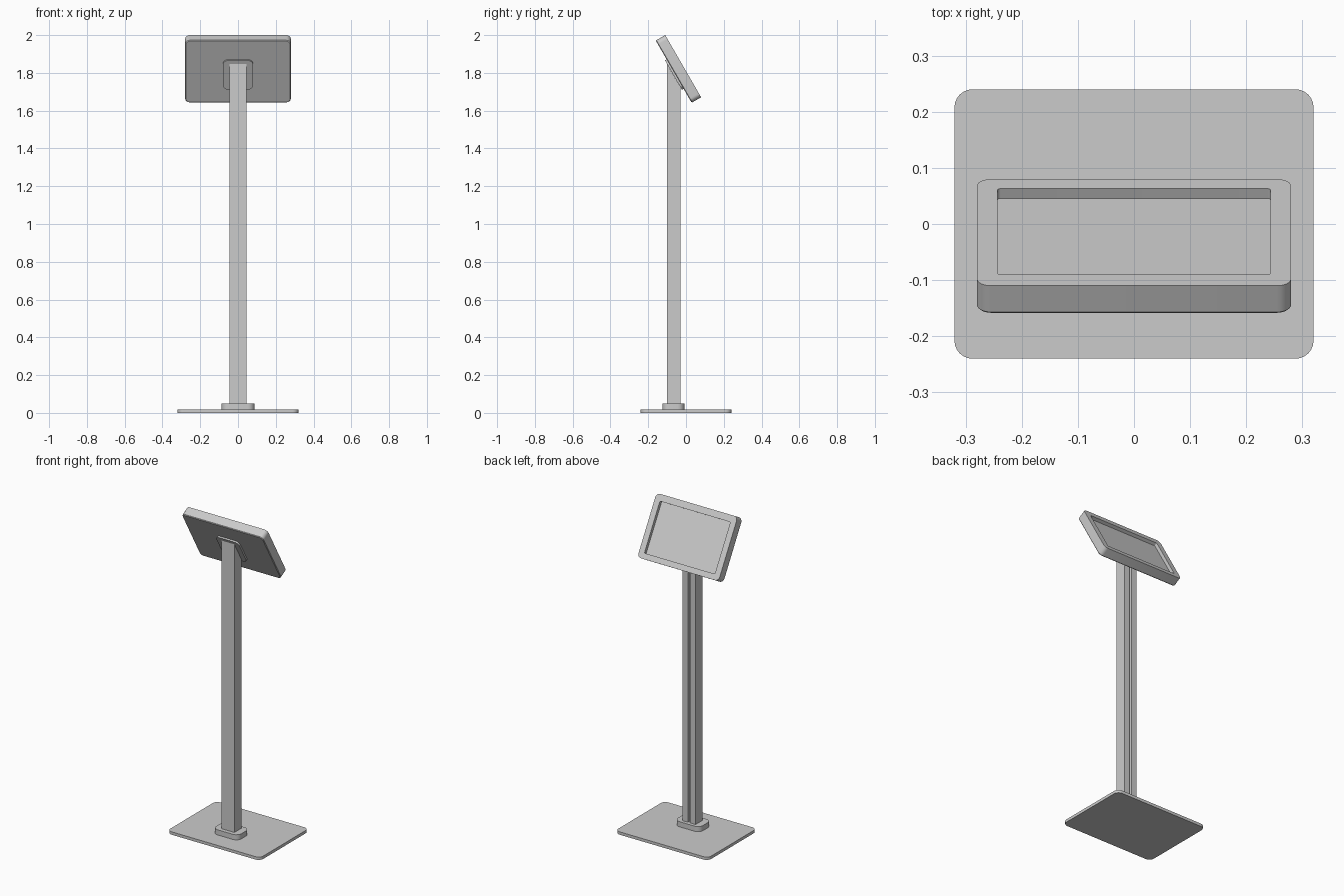
import bpy, bmesh, math
from mathutils import Matrix, Vector

if "Cube" in bpy.data.objects:
    bpy.data.objects.remove(bpy.data.objects["Cube"])

grey = bpy.data.materials.new("light grey")
grey.diffuse_color = (0.6, 0.6, 0.6, 1)
grey.use_nodes = True
grey.node_tree.nodes["Principled BSDF"].inputs["Base Color"].default_value = grey.diffuse_color


def rounded(hx, hy, r, cy=0.0, n=6):
    """Rounded rectangle outline, counter-clockwise."""
    pts = []
    for k, (sx, sy) in enumerate([(1, 1), (-1, 1), (-1, -1), (1, -1)]):
        for i in range(n + 1):
            a = math.pi / 2 * (k + i / n)
            pts.append((sx * (hx - r) + r * math.cos(a),
                        cy + sy * (hy - r) + r * math.sin(a)))
    return pts


def loft(name, rings, matrix=Matrix()):
    """Skin a stack of equal-length 3D rings and cap both ends."""
    bm = bmesh.new()
    loops = [[bm.verts.new(matrix @ Vector(p)) for p in ring] for ring in rings]
    n = len(loops[0])
    for a, b in zip(loops, loops[1:]):
        for i in range(n):
            j = (i + 1) % n
            bm.faces.new((a[i], a[j], b[j], b[i]))
    bm.faces.new(loops[0][::-1])
    bm.faces.new(loops[-1])
    bmesh.ops.recalc_face_normals(bm, faces=bm.faces)
    me = bpy.data.meshes.new(name)
    bm.to_mesh(me)
    bm.free()
    me.materials.append(grey)
    ob = bpy.data.objects.new(name, me)
    bpy.context.collection.objects.link(ob)
    bpy.ops.object.select_all(action='DESELECT')
    ob.select_set(True)
    bpy.context.view_layer.objects.active = ob
    bpy.ops.object.shade_smooth_by_angle(angle=math.radians(30))
    return ob


def at(outline, z):
    return [(x, y, z) for x, y in outline]


# floor plate and post collar
base = rounded(0.32, 0.24, 0.032)
loft("base_plate", [at(base, 0), at(base, 0.018)])
collar = rounded(0.087, 0.058, 0.035, cy=-0.067)
loft("post_collar", [at(collar, 0.018), at(collar, 0.05)])

# post with a slot down the back and a sloping top
half = [(0.045, -0.10), (0.045, -0.03), (0.008, -0.03), (0.008, -0.05)]
profile = half + [(-x, y) for x, y in reversed(half)]
slope = math.tan(math.radians(60))
loft("post", [at(profile, 0.018),
              [(x, y, 1.846 - (y + 0.10) * slope) for x, y in profile]])

# tilted frame: local y runs up the slope, local z out of the screen
s, c = 0.5, math.sqrt(0.75)
tilt = Matrix(((-1, 0, 0, 0),
               (0, -s, c, -0.015),
               (0, c, s, 1.8355),
               (0, 0, 0, 1)))

# tablet housing: rounded back edge, rim and recessed screen
outer = rounded(0.28, 0.19, 0.025)
inner_back = rounded(0.276, 0.186, 0.021)
opening = rounded(0.243, 0.153, 0.005, cy=-0.003)
loft("tablet_housing", [at(inner_back, -0.058), at(outer, -0.054), at(outer, 0),
                        at(opening, 0), at(opening, -0.02)], tilt)

# mounting plate between post and housing
mount = rounded(0.08, 0.09, 0.03, cy=-0.015)
loft("mounting_plate", [at(mount, -0.068), at(mount, -0.057)], tilt)
